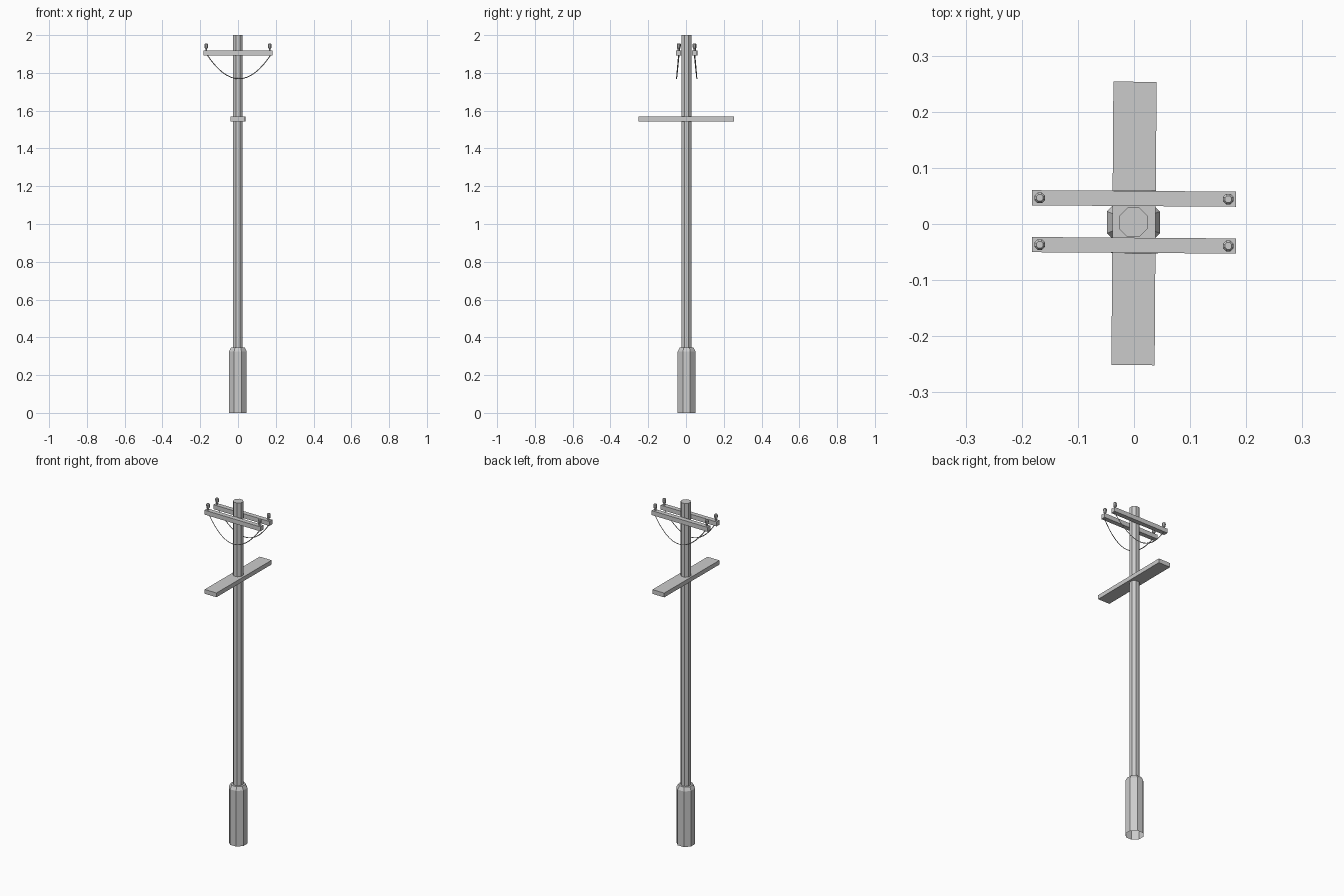
import bpy, bmesh, math
from mathutils import Matrix, Vector

if "Cube" in bpy.data.objects:
    bpy.data.objects.remove(bpy.data.objects["Cube"])

TWIST = math.radians(-0.4)   # boards sit slightly skewed on the pole


def make_object(name, bm):
    bmesh.ops.recalc_face_normals(bm, faces=bm.faces)
    mesh = bpy.data.meshes.new(name)
    bm.to_mesh(mesh)
    bm.free()
    ob = bpy.data.objects.new(name, mesh)
    bpy.context.collection.objects.link(ob)
    return ob


def lathe(name, profile, sides, loc, cap_bottom=True):
    """Stack rings of (apothem, z), flats facing the axes."""
    bm = bmesh.new()
    rings = []
    for a, z in profile:
        r = a / math.cos(math.pi / sides)
        rings.append([bm.verts.new((r * math.cos((i + .5) * math.tau / sides),
                                    r * math.sin((i + .5) * math.tau / sides), z))
                      for i in range(sides)])
    for lo, hi in zip(rings, rings[1:]):
        for i in range(sides):
            j = (i + 1) % sides
            bm.faces.new((lo[i], lo[j], hi[j], hi[i]))
    bm.faces.new(rings[-1])
    if cap_bottom:
        bm.faces.new(rings[0][::-1])
    ob = make_object(name, bm)
    ob.location = loc
    return ob


def board(name, size, loc):
    bm = bmesh.new()
    bmesh.ops.create_cube(bm, size=1, matrix=Matrix.Diagonal((*size, 1)))
    ob = make_object(name, bm)
    ob.location = loc
    ob.rotation_euler.z = TWIST
    return ob


# Pole with wider footing, open underneath
lathe("pole", [(0.047, 0), (0.047, 0.325), (0.037, 0.345), (0.026, 0.345), (0.026, 2.0)],
      8, (-0.001, 0.003, 0), cap_bottom=False)

# Lower platform board
board("platform_board", (0.077, 0.505, 0.025), (0, 0.001, 1.556))

# Cross arms, insulators and hanging wires, front and back
for side, y in (("front", -0.038), ("back", 0.0455)):
    board(side + "_cross_arm", (0.364, 0.027, 0.026), (0, y, 1.905))
    ends = []
    for end, x in (("left", -0.168), ("right", 0.168)):
        p = Vector((x, y + x * math.tan(TWIST), 1.917))
        ends.append(p)
        lathe(f"{side}_{end}_insulator",
              [(0.005, 0), (0.005, 0.012), (0.008, 0.014), (0.0095, 0.026),
               (0.0095, 0.034), (0.006, 0.039)], 8, p)
    out = -1 if y < 0 else 1
    curve = bpy.data.curves.new(side + "_wire", 'CURVE')
    curve.dimensions = '3D'
    curve.bevel_depth = 0.0025
    curve.bevel_resolution = 0
    spline = curve.splines.new('POLY')
    n = 16
    spline.points.add(n)
    for i in range(n + 1):
        t = i / n
        sag = 4 * t * (1 - t)
        p = ends[0].lerp(ends[1], t)
        spline.points[i].co = (p.x + 0.005, p.y + out * 0.012 * sag,
                               1.895 - 0.126 * sag, 1)
    wire = bpy.data.objects.new(side + "_wire", curve)
    bpy.context.collection.objects.link(wire)
